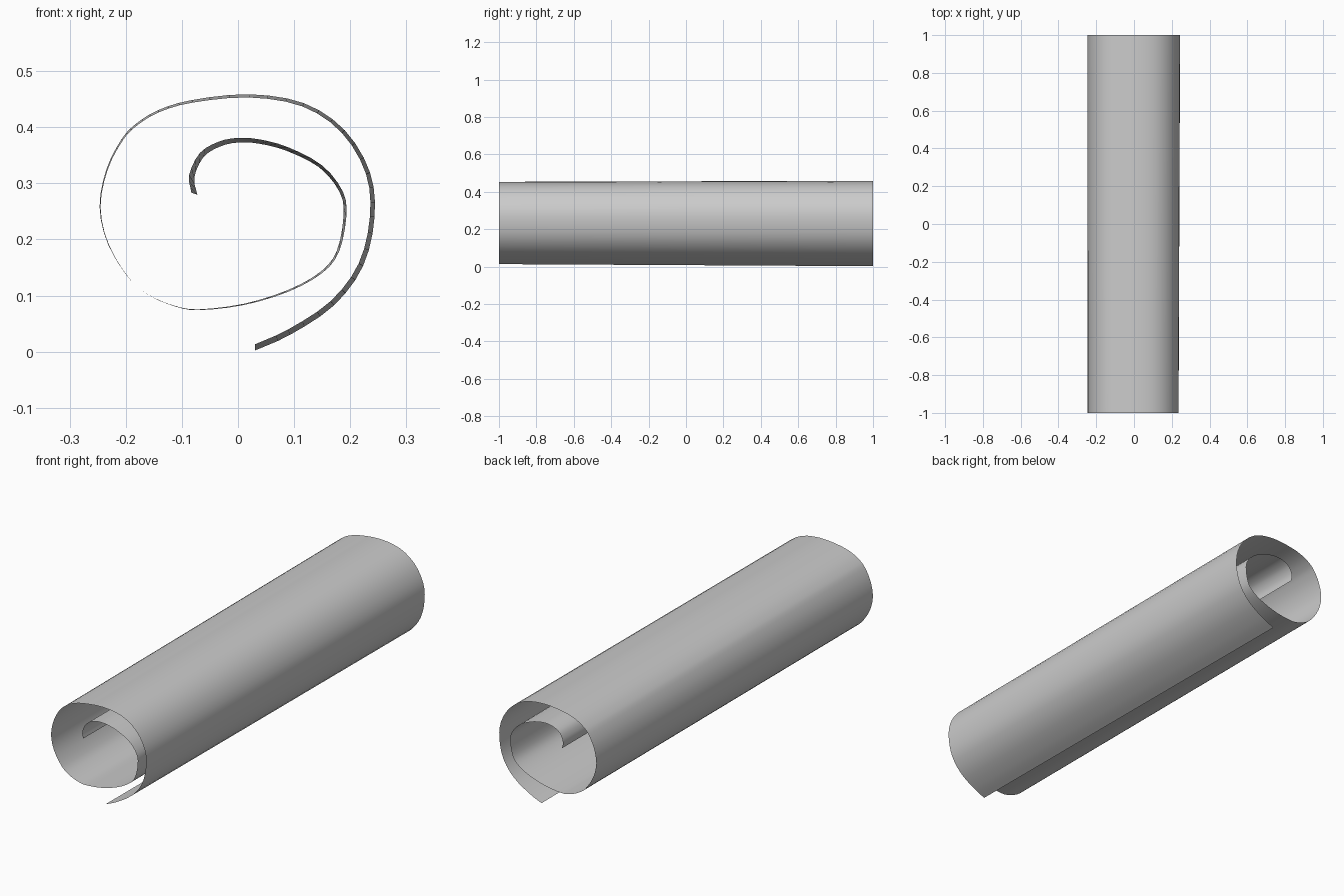
import bpy
import bmesh
from mathutils import Vector

HALF_LENGTH = 1.0
STEPS = 3

# Spiral cross-section (x, z) from the outer loose edge to the inner tip
PROFILE = [
    (.03, .013), (.09, .04), (.165, .09), (.215, .157), (.235, .24),
    (.228, .317), (.185, .39), (.115, .437), (.02, .453), (-.08, .444),
    (-.14, .427), (-.18, .403), (-.205, .377), (-.232, .325), (-.245, .258),
    (-.23, .19), (-.19, .126), (-.152, .097), (-.11, .08), (-.07, .074),
    (.01, .083), (.09, .107), (.15, .14), (.18, .178), (.193, .24),
    (.187, .285), (.15, .332), (.09, .364), (.04, .378), (0, .381),
    (-.035, .374), (-.068, .354), (-.087, .315), (-.083, .283),
]


def smooth_path(points, steps):
    """Catmull-Rom curve through the points."""
    pts = [Vector(p) for p in points]
    pts = [pts[0] * 2 - pts[1]] + pts + [pts[-1] * 2 - pts[-2]]
    path = []
    for a, b, c, d in zip(pts, pts[1:], pts[2:], pts[3:]):
        for i in range(steps):
            t = i / steps
            path.append(b + (c - a) * t / 2
                        + (a * 2 - b * 5 + c * 4 - d) * t * t / 2
                        + (b * 3 - a - c * 3 + d) * t ** 3 / 2)
    path.append(pts[-2])
    return path


def far_end(path):
    """The far end is looser on the outside and tighter in the core."""
    centre = Vector((.03, .25))
    last = len(path) - 1
    return [p + (p - centre).normalized() * (.011 - .022 * i / last)
            for i, p in enumerate(path)]


def make_material(name, colour):
    mat = bpy.data.materials.new(name)
    mat.use_nodes = True
    mat.diffuse_color = colour
    mat.node_tree.nodes["Principled BSDF"].inputs["Base Color"].default_value = colour
    return mat


default_cube = bpy.data.objects.get("Cube")
if default_cube:
    bpy.data.objects.remove(default_cube, do_unlink=True)

# Rolled sheet lofted between the two end spirals
front = smooth_path(PROFILE, STEPS)
back = far_end(front)
bm = bmesh.new()
front_verts = [bm.verts.new((p.x, -HALF_LENGTH, p.y)) for p in front]
back_verts = [bm.verts.new((p.x, HALF_LENGTH, p.y)) for p in back]
for i in range(len(front) - 1):
    bm.faces.new((front_verts[i], back_verts[i], back_verts[i + 1], front_verts[i + 1]))
# Outward normals on the outer turn
bm.normal_update()
bm.faces.ensure_lookup_table()
if bm.faces[STEPS * 4].normal.x < 0:
    bmesh.ops.reverse_faces(bm, faces=bm.faces[:])

mesh = bpy.data.meshes.new("rolled_sheet")
bm.to_mesh(mesh)
bm.free()
sheet = bpy.data.objects.new("rolled_sheet", mesh)
bpy.context.collection.objects.link(sheet)
mesh.materials.append(make_material("plain grey", (.6, .6, .6, 1)))
for poly in mesh.polygons:
    poly.use_smooth = True
